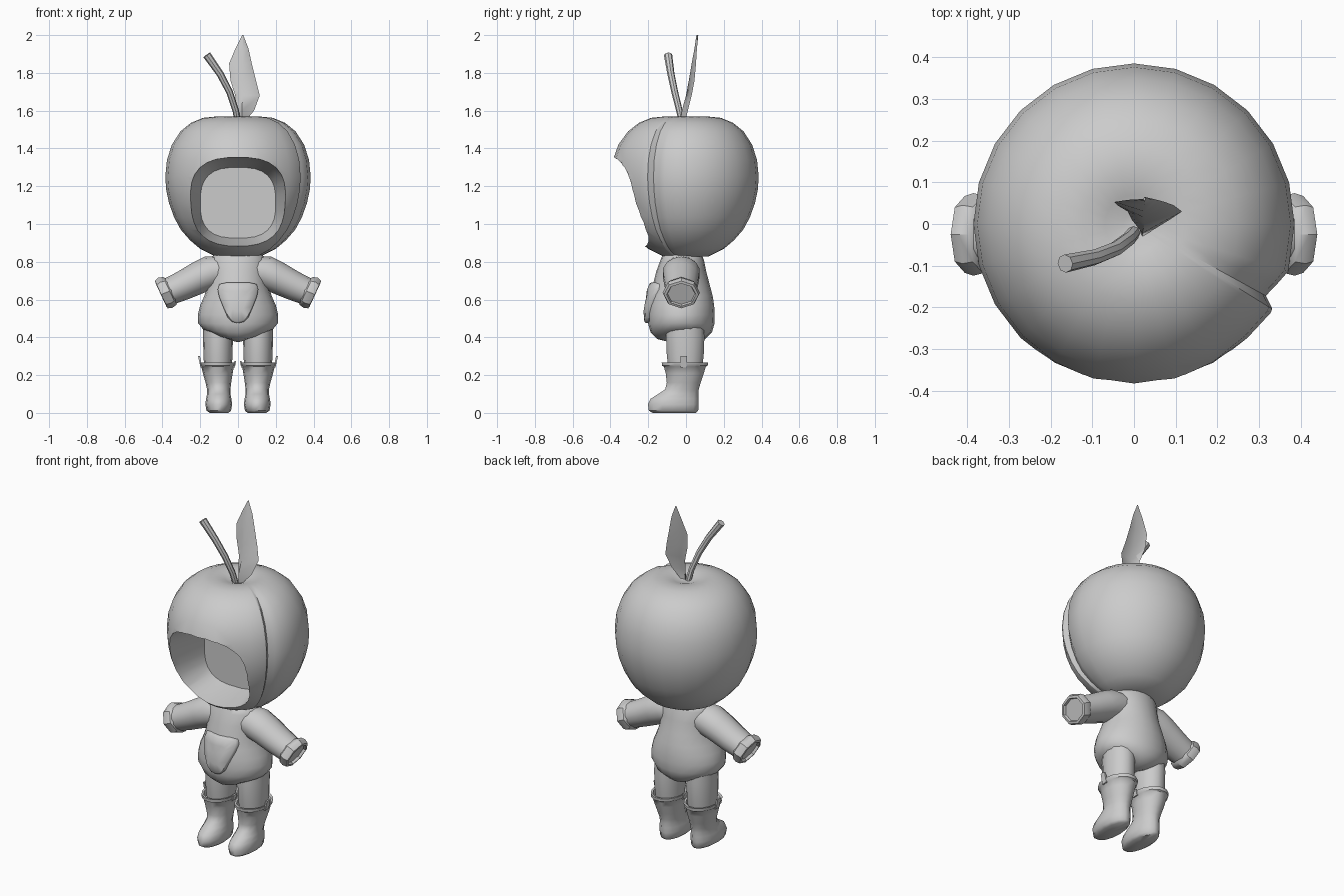
import bpy, bmesh, math
from mathutils import Vector

if "Cube" in bpy.data.objects:
    bpy.data.objects.remove(bpy.data.objects["Cube"])

grey = bpy.data.materials.new("light grey")
grey.diffuse_color = (0.6, 0.6, 0.6, 1)
grey.use_nodes = True
grey.node_tree.nodes["Principled BSDF"].inputs["Base Color"].default_value = grey.diffuse_color


def finish(ob, angle=40):
    bpy.ops.object.select_all(action='DESELECT')
    ob.select_set(True)
    bpy.context.view_layer.objects.active = ob
    bpy.ops.object.shade_smooth_by_angle(angle=math.radians(angle))


def loft(name, rings, angle=40, smooth=True):
    """Bridge rings of equal point count and cap both ends."""
    bm = bmesh.new()
    vs = [[bm.verts.new(p) for p in r] for r in rings]
    n = len(vs[0])
    for a, b in zip(vs, vs[1:]):
        for i in range(n):
            j = (i + 1) % n
            bm.faces.new((a[i], a[j], b[j], b[i]))
    for r in (vs[0], vs[-1]):
        c = bm.verts.new(sum((v.co for v in r), Vector()) / n)
        for i in range(n):
            bm.faces.new((r[i], r[(i + 1) % n], c))
    bmesh.ops.recalc_face_normals(bm, faces=bm.faces)
    me = bpy.data.meshes.new(name)
    bm.to_mesh(me)
    bm.free()
    me.materials.append(grey)
    ob = bpy.data.objects.new(name, me)
    bpy.context.collection.objects.link(ob)
    if smooth:
        finish(ob, angle)
    return ob


def ellipse(c, u, v, n):
    c, u, v = Vector(c), Vector(u), Vector(v)
    return [c + u * math.cos(2 * math.pi * i / n) + v * math.sin(2 * math.pi * i / n)
            for i in range(n)]


def lerp_table(x, table):
    for a, b in zip(table, table[1:]):
        if x <= b[0]:
            t = max(0, (x - a[0]) / (b[0] - a[0]))
            return [p + (q - p) * t for p, q in zip(a, b)]
    return table[-1]


# Hood: round fruit profile with a dimple and one crease on the +x side
profile = [(.04, .835), (.12, .828), (.2, .868), (.255, .915), (.303, .97), (.338, 1.035),
           (.365, 1.11), (.38, 1.18), (.385, 1.25), (.376, 1.34), (.35, 1.42), (.305, 1.49),
           (.25, 1.535), (.185, 1.562), (.125, 1.568), (.07, 1.557), (.025, 1.54)]
crease = {-33: 1.015, -31.5: 1.01, -28.5: .935, -23: .965, -17: 1.005}
columns = sorted([(a, 1.0) for a in range(-180, 180, 15) if not -40 < a < -10]
                 + list(crease.items()))
rings = []
for r, z in profile:
    depth = min(1, max(0, (r - .06) / .1))
    ring = []
    for deg, f in columns:
        a = math.radians(deg)
        rr = r * (1 + (f - 1) * depth)
        front = max(0, -math.sin(a)) ** 3
        brim = 1 + .035 * front * max(0, 1 - abs(z - 1.37) / .15)
        ring.append((rr * math.cos(a), rr * math.sin(a) * brim, z))
    rings.append(ring)
hood = loft("hood", rings, smooth=False)


# Face opening: tapering rounded hollow
def opening(y, w, z0, z1, n=28, e=.72):
    ring = []
    for i in range(n):
        a = 2 * math.pi * (i + .5) / n
        c, s = math.cos(a), math.sin(a)
        x = w * math.copysign(abs(c) ** e, c)
        z = (z0 + z1) / 2 + (z1 - z0) / 2 * math.copysign(abs(s) ** e, s)
        ring.append((x, y, z))
    return ring


cutter = loft("opening_cutter", [opening(-.6, .27, .865, 1.36), opening(-.3, .258, .87, 1.35),
                                 opening(-.2, .238, .885, 1.335),
                                 opening(-.03, .2, .925, 1.3)], smooth=False)
cutter.hide_render = True
mod = hood.modifiers.new("face_opening", 'BOOLEAN')
mod.operation, mod.object, mod.solver = 'DIFFERENCE', cutter, 'EXACT'
bpy.context.view_layer.objects.active = hood
bpy.ops.object.modifier_apply(modifier=mod.name)
bpy.data.objects.remove(cutter)
finish(hood, 35)

# Stem: bent tube widening at the tip
stem = [(.0, -.02, 1.53, .016), (-.012, -.035, 1.6, .017), (-.045, -.06, 1.7, .018),
        (-.095, -.08, 1.795, .019), (-.165, -.095, 1.895, .022)]
rings = []
for i, p in enumerate(stem):
    d = Vector(stem[min(i + 1, 4)][:3]) - Vector(stem[max(i - 1, 0)][:3])
    u = d.cross(Vector((0, 1, 0))).normalized()
    v = d.cross(u).normalized()
    rings.append(ellipse(p[:3], u * p[3], v * p[3], 8))
loft("stem", rings)

# Leaf: folded blade, rows of (z, left x, mid x, right x, edge y, mid y)
leaf = [(1.54, .01, .02, .035, -.005, -.03), (1.6, -.005, .02, .085, .01, -.022),
        (1.68, -.015, .025, .115, .03, 0), (1.76, -.04, .025, .095, .045, .015),
        (1.85, -.047, .025, .073, .053, .03), (1.93, -.013, .026, .055, .058, .045),
        (2.0, .022, .025, .028, .06, .055)]
t = .01
loft("leaf", [[(l, ye, z), (m, ym, z), (r, ye, z), (m, ym + t, z)]
              for z, l, m, r, ye, ym in leaf], 60)

# Torso: rows of (z, x radius, y radius, y centre); the hem rises above each leg
torso = [(.375, .06, .07, -.02), (.39, .125, .125, -.025), (.425, .185, .162, -.025),
         (.47, .212, .175, -.025), (.52, .213, .177, -.025), (.57, .2, .174, -.025),
         (.62, .178, .166, -.025), (.68, .158, .15, -.025), (.75, .152, .132, -.025),
         (.81, .15, .115, -.02), (.845, .12, .1, -.02)]
rings = []
for z, rx, ry, cy in torso:
    lift = .03 * max(0, 1 - (z - .375) / .12)
    rings.append([(p.x, p.y, p.z + lift * (p.x / rx) ** 2)
                  for p in ellipse((0, cy, z), (rx, 0, 0), (0, ry, 0), 20)])
loft("torso", rings, 60)

# Belly pocket: rounded shield following the torso
half = [(0, .69), (.06, .69), (.098, .682), (.108, .655), (.1, .615), (.078, .56),
        (.055, .505), (.03, .482), (0, .475)]
outline = half + [(-x, z) for x, z in half[-2:0:-1]]
rings = []
for scale, out in ((1, -.02), (1, .012), (.93, .02), (.5, .024)):
    ring = []
    for x, z in outline:
        x, z = x * scale, .6 + (z - .6) * scale
        _, rx, ry, cy = lerp_table(z, torso)
        ring.append((x, cy - ry * math.sqrt(1 - (x / rx) ** 2) - out, z))
    rings.append(ring)
loft("belly_pocket", rings)

for side, s in (("left", 1), ("right", -1)):
    # Sleeve: (x, z, in-plane radius, y radius)
    def across(x, z, r, ry, n, y=-.025):
        return ellipse((s * x, y, z), (s * .42 * r, 0, .907 * r), (0, ry, 0), n)

    loft(side + "_sleeve", [across(*p, 14) for p in (
        (.06, .755, .085, .09), (.14, .745, .09, .1), (.21, .715, .085, .096),
        (.29, .675, .078, .088), (.365, .642, .072, .08))], 60)

    # Cuff: faceted band with a recessed end
    loft(side + "_cuff", [across(*p, 8) for p in (
        (.352, .648, .07, .08), (.362, .645, .082, .093), (.385, .636, .088, .099),
        (.406, .626, .08, .092), (.408, .625, .066, .078), (.395, .631, .062, .073))], 35)

    # Leg
    loft(side + "_leg", [ellipse((s * .106, -.004, z), (r, 0, 0), (0, ry, 0), 14)
                         for z, r, ry in ((.2, .07, .085), (.3, .077, .1),
                                          (.4, .079, .104), (.48, .078, .1))])

    # Boot: (z, x centre, x radius, front y, back y), flared with an open top
    boot = [(0, .1, .05, -.18, .055), (.012, .102, .065, -.2, .068), (.045, .102, .071, -.205, .07),
            (.075, .102, .067, -.19, .07), (.1, .102, .062, -.15, .068),
            (.125, .102, .062, -.112, .07), (.16, .104, .068, -.104, .08),
            (.21, .107, .079, -.11, .097), (.245, .108, .086, -.12, .108),
            (.25, .108, .092, -.13, .118), (.268, .108, .094, -.132, .12),
            (.266, .108, .084, -.117, .105), (.235, .108, .076, -.105, .095)]
    loft(side + "_boot", [ellipse((s * cx, (f + b) / 2, z), (rx, 0, 0), (0, (b - f) / 2, 0), 14)
                          for z, cx, rx, f, b in boot], 45)

    # Pull tabs on both sides of the boot top
    for tab, x, top in (("outer", .2, .3), ("inner", .018, .275)):
        lean = .006 if tab == "outer" else -.004
        loft(f"{side}_{tab}_tab", [
            [(s * (x + dx + k), -.012 + dy, z) for dx, dy in
             ((-.005, -.016), (.005, -.016), (.005, .016), (-.005, .016))]
            for z, k in ((.24, -lean), (top, lean))])
